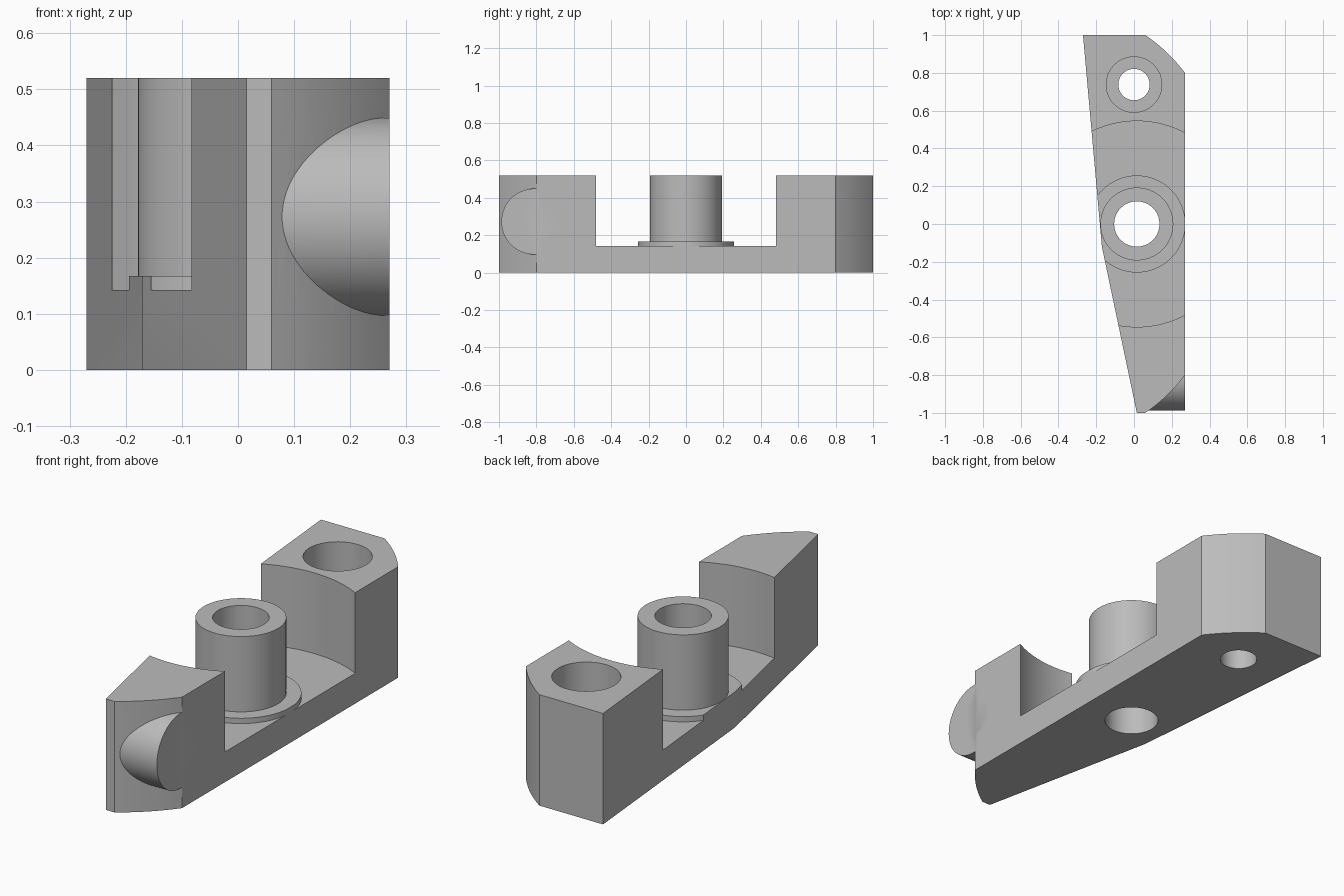
import bpy, bmesh, math
from mathutils import Matrix

if "Cube" in bpy.data.objects:
    bpy.data.objects.remove(bpy.data.objects["Cube"])

grey = bpy.data.materials.new("machined grey")
grey.diffuse_color = (0.50, 0.50, 0.50, 1)
grey.use_nodes = True
grey.node_tree.nodes["Principled BSDF"].inputs["Base Color"].default_value = grey.diffuse_color


def finish(name, bm):
    bmesh.ops.recalc_face_normals(bm, faces=bm.faces[:])
    mesh = bpy.data.meshes.new(name)
    bm.to_mesh(mesh)
    bm.free()
    mesh.materials.append(grey)
    ob = bpy.data.objects.new(name, mesh)
    bpy.context.collection.objects.link(ob)
    return ob


def prism(name, pts, z0, z1, matrix=Matrix()):
    """Extrude a flat outline from z0 to z1, then place it."""
    bm = bmesh.new()
    face = bm.faces.new([bm.verts.new((x, y, z0)) for x, y in pts])
    ext = bmesh.ops.extrude_face_region(bm, geom=[face])["geom"]
    bmesh.ops.translate(bm, vec=(0, 0, z1 - z0),
                        verts=[v for v in ext if isinstance(v, bmesh.types.BMVert)])
    bm.transform(matrix)
    return finish(name, bm)


def circle(x, y, r, n=64, a0=0.0, a1=2 * math.pi, closed=False):
    return [(x + r * math.cos(a0 + (a1 - a0) * i / n),
             y + r * math.sin(a0 + (a1 - a0) * i / n)) for i in range(n + closed)]


def lathe(name, profile, x, y, n=96):
    """Revolve a closed (radius, height) profile around a vertical axis."""
    bm = bmesh.new()
    rings = [[bm.verts.new((x + r * math.cos(2 * math.pi * i / n),
                            y + r * math.sin(2 * math.pi * i / n), z))
              for r, z in profile] for i in range(n)]
    m = len(profile)
    for i in range(n):
        a, b = rings[i], rings[(i + 1) % n]
        for j in range(m):
            k = (j + 1) % m
            bm.faces.new((a[j], b[j], b[k], a[k]))
    return finish(name, bm)


def bow(p, q, sag, n=10):
    """Slightly bulging edge from p to q, bulging to the right of travel."""
    dx, dy = q[0] - p[0], q[1] - p[1]
    length = math.hypot(dx, dy)
    out = []
    for i in range(n + 1):
        t = i / n
        s = 4 * sag * t * (1 - t) / length
        out.append((p[0] + dx * t + dy * s, p[1] + dy * t - dx * s))
    return out


def combine(target, tool, operation):
    mod = target.modifiers.new(operation.lower(), 'BOOLEAN')
    mod.operation, mod.solver, mod.object = operation, 'EXACT', tool
    bpy.context.view_layer.objects.active = target
    bpy.ops.object.modifier_apply(modifier=mod.name)
    bpy.data.objects.remove(tool)


HEIGHT, FLOOR, SIDE = 0.52, 0.142, 0.27
CX = 0.015                      # axis of the central post

# Tapered body with bowed corners
outline = [(-0.27, 1.0), (-0.17, -0.12), (0.015, -1.0)]
outline += bow((0.06, -1.0), (SIDE, -0.8), 0.012)
outline += bow((SIDE, 0.8), (0.06, 1.0), 0.012)
body = prism("bracket_body", outline, 0, HEIGHT)

# Round channel that leaves the post and its collar standing
channel = lathe("channel_cutter", [(0.193, 0.7), (0.193, 0.167), (0.257, 0.167),
                                   (0.257, FLOOR), (0.545, FLOOR), (0.545, 0.7)], CX, 0)
combine(body, channel, 'DIFFERENCE')

# Round boss on the front right corner, lying along x
along_x = Matrix(((0, 0, 1, 0), (1, 0, 0, 0), (0, 1, 0, 0), (0, 0, 0, 1)))
BY, BZ = -0.811, 0.273
boss = prism("side_boss", circle(BY, BZ, 0.176, 96), 0.06, SIDE, along_x)
combine(body, boss, 'UNION')

# Slot through the boss
h = math.pi / 2
slot = (circle(BY + 0.037, BZ, 0.083, 24, -h, h, True)
        + circle(BY - 0.037, BZ, 0.083, 24, h, 3 * h, True))
combine(body, prism("slot_cutter", slot, -0.4, 0.5, along_x), 'DIFFERENCE')

# Post bore, rear screw hole and its counterbore
for x, y, r, z in ((CX, 0, 0.12, -0.1), (0, 0.738, 0.083, -0.1), (0, 0.738, 0.147, FLOOR)):
    combine(body, prism("bore_cutter", circle(x, y, r), z, 0.7), 'DIFFERENCE')

# Smooth the round walls, keep the edges crisp
bpy.ops.object.select_all(action='DESELECT')
body.select_set(True)
bpy.context.view_layer.objects.active = body
bpy.ops.object.shade_smooth_by_angle(angle=math.radians(25))
